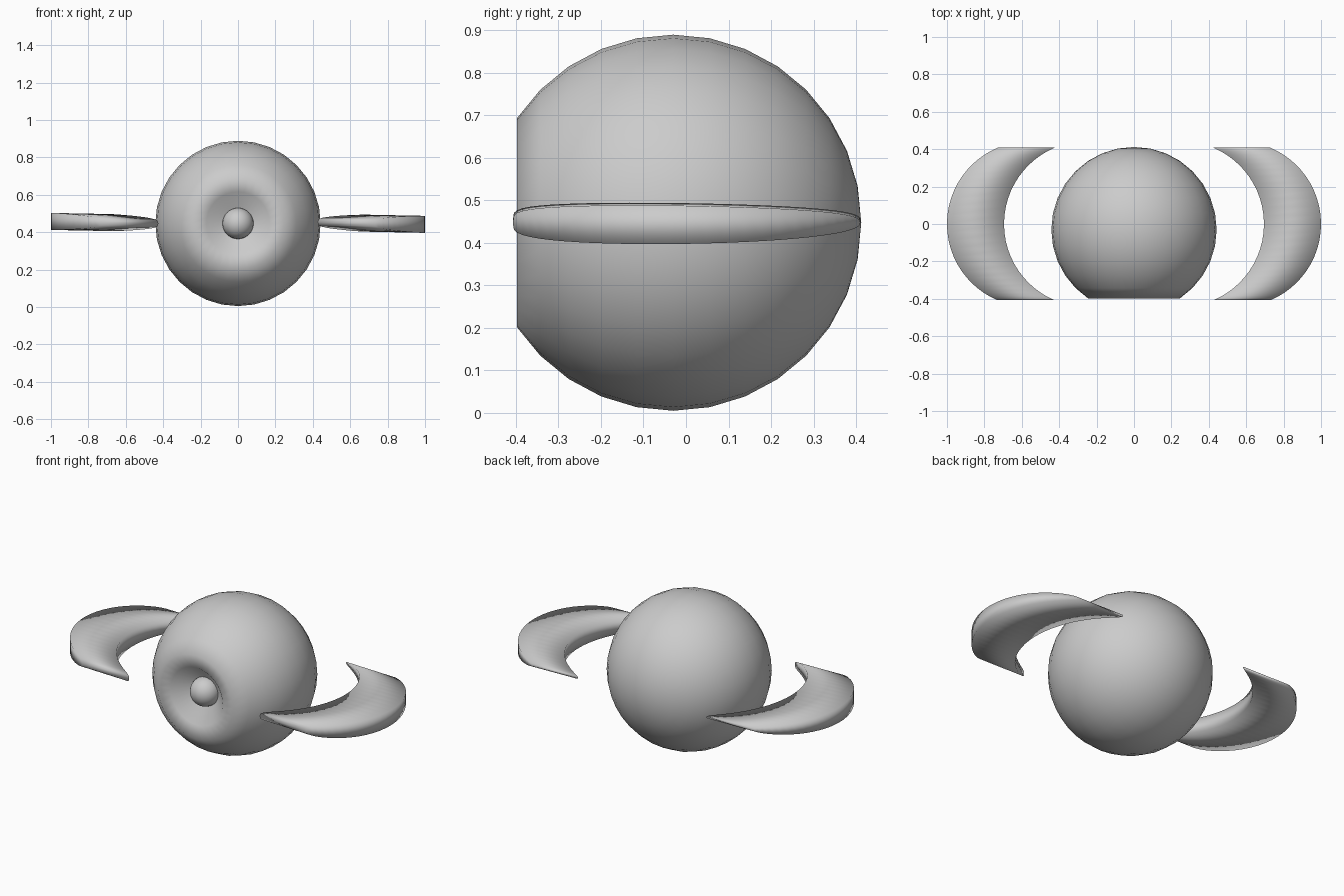
import bpy, bmesh, math
from mathutils import Matrix

if "Cube" in bpy.data.objects:
    bpy.data.objects.remove(bpy.data.objects["Cube"])

CENTRE_Z = 0.447


def finish(bm, name):
    bmesh.ops.recalc_face_normals(bm, faces=bm.faces[:])
    mesh = bpy.data.meshes.new(name)
    bm.to_mesh(mesh)
    bm.free()
    for p in mesh.polygons:
        p.use_smooth = True
    obj = bpy.data.objects.new(name, mesh)
    bpy.context.collection.objects.link(obj)
    return obj


def ball(name, radius, y, segments, rings):
    """Sphere with its poles along the y axis; returns the open bmesh."""
    bm = bmesh.new()
    m = Matrix.Translation((0, y, CENTRE_Z)) @ Matrix.Rotation(math.pi / 2, 4, 'X')
    bmesh.ops.create_uvsphere(bm, u_segments=segments, v_segments=rings,
                              radius=radius, matrix=m)
    return bm


# Body: sphere whose front pole rings are pushed in to form a socket
bm = ball("body", 0.442, -0.03, 32, 16)
for v in bm.verts:
    r = math.hypot(v.co.x, v.co.z - CENTRE_Z)
    if v.co.y < -0.2:
        if r < 0.12:
            v.co.y = -0.305
        elif r < 0.2:
            v.co.y = -0.385
finish(bm, "body")

# Eye ball sitting in the socket
finish(ball("eye", 0.083, -0.305, 32, 16), "eye")


# Wings: airfoil section in y-z, swept between two circular arcs
Y0, Y1, STEPS = -0.407, 0.41, 28


def arc_x(y, apex, radius=0.442):
    return apex - radius + math.sqrt(radius ** 2 - y ** 2)


def half_thickness(s):
    peak = 0.385 ** 0.25 * 0.615 ** 0.4
    return 0.0455 * s ** 0.25 * (1 - s) ** 0.4 / peak


def wing(name, side):
    bm = bmesh.new()

    def vert(x, y, dz):
        z = 0.4535 - 0.02 * (x - 0.43) + dz
        if side < 0:                       # half turn about the y axis
            x, z = -x, 0.9 - z
        return bm.verts.new((x, y, z))

    sections = []
    for i in range(STEPS + 1):
        s = (1 - math.cos(math.pi * i / STEPS)) / 2
        y = Y0 + (Y1 - Y0) * s
        xi, xo = arc_x(y, 0.695), arc_x(y, 1.0)
        if i in (0, STEPS):                # knife edges at both ends
            a, b = vert(xi, y, 0), vert(xo, y, 0)
            sections.append((a, b, b, a))
        else:
            h = half_thickness(s)
            sections.append((vert(xi, y, h), vert(xo, y, h),
                             vert(xo, y, -h), vert(xi, y, -h)))
    for p, q in zip(sections, sections[1:]):
        for k in range(4):
            n = (k + 1) % 4
            loop = list(dict.fromkeys((p[k], p[n], q[n], q[k])))
            if len(loop) > 2:
                bm.faces.new(loop)
    return finish(bm, name)


wing("right_wing", 1)
wing("left_wing", -1)
